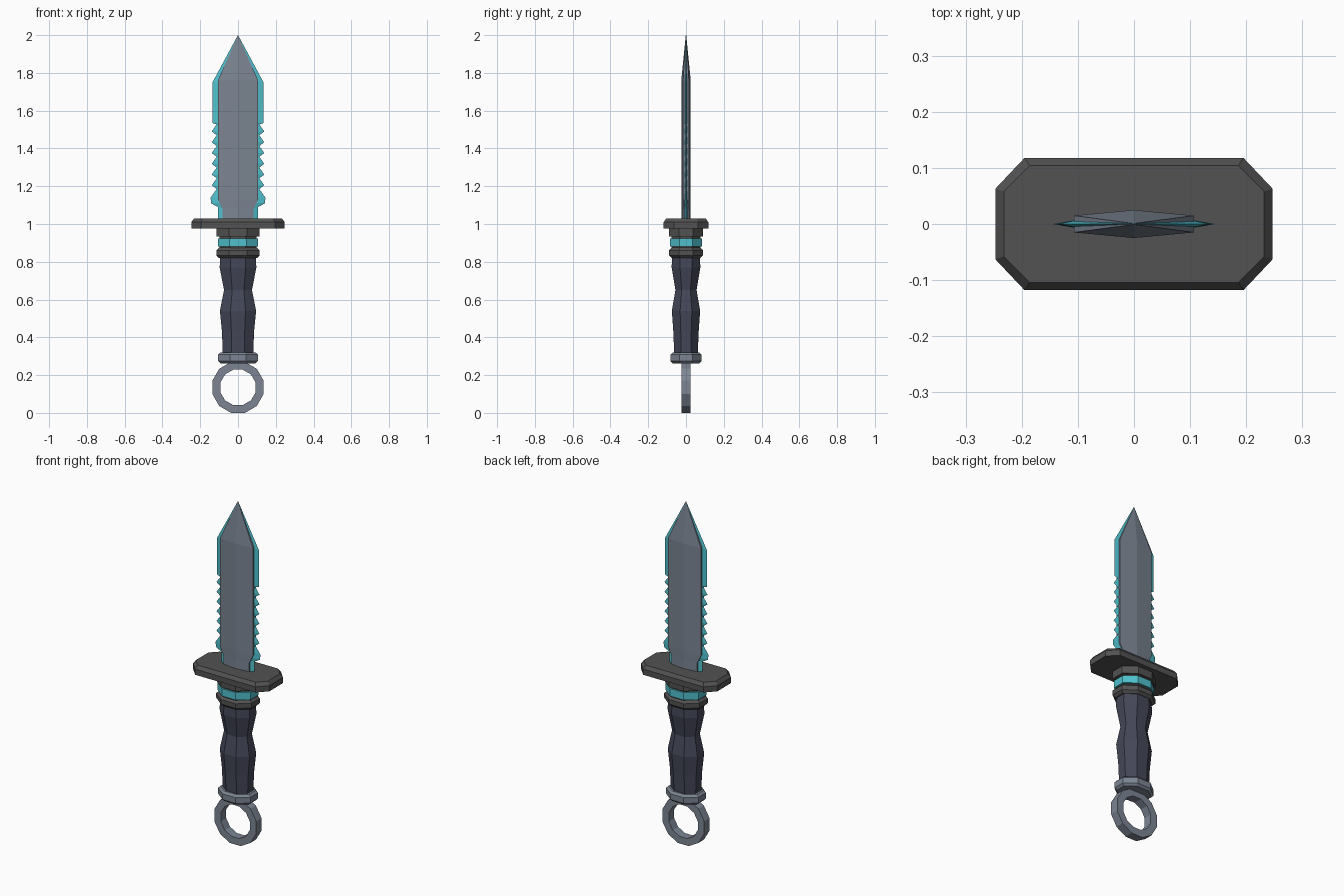
import bpy, bmesh, math

cube = bpy.data.objects.get("Cube")
if cube:
    bpy.data.objects.remove(cube, do_unlink=True)


def material(name, rgb):
    m = bpy.data.materials.new(name)
    m.use_nodes = True
    m.diffuse_color = (*rgb, 1)
    bsdf = next(n for n in m.node_tree.nodes if n.type == 'BSDF_PRINCIPLED')
    bsdf.inputs["Base Color"].default_value = (*rgb, 1)
    return m


STEEL = material("blue grey steel", (0.20, 0.235, 0.29))
DARK = material("charcoal metal", (0.085, 0.085, 0.085))
CYAN = material("cyan", (0.08, 0.53, 0.62))
GRIP = material("dark slate grip", (0.058, 0.063, 0.098))


def loft(name, loops, mat, closed=False):
    """Skin equal-length point loops; cap the ends or join last to first."""
    bm = bmesh.new()
    rings = [[bm.verts.new(p) for p in loop] for loop in loops]
    pairs = list(zip(rings, rings[1:]))
    if closed:
        pairs.append((rings[-1], rings[0]))
    else:
        bm.faces.new(rings[0])
        bm.faces.new(rings[-1])
    for a, b in pairs:
        for i in range(len(a)):
            j = (i + 1) % len(a)
            bm.faces.new((a[i], a[j], b[j], b[i]))
    bmesh.ops.remove_doubles(bm, verts=bm.verts, dist=0.0002)
    bmesh.ops.recalc_face_normals(bm, faces=bm.faces)
    me = bpy.data.meshes.new(name)
    bm.to_mesh(me)
    bm.free()
    me.materials.append(mat)
    ob = bpy.data.objects.new(name, me)
    bpy.context.collection.objects.link(ob)
    return ob


def octagon(z, hx, hy, cx=None, cy=None):
    """Eight-sided section with flats on the axes."""
    k = math.tan(math.pi / 8)
    cx, cy = cx or hx * k, cy or hy * k
    quarter = [(hx, cy), (cx, hy)]
    pts = quarter + [(-x, y) for x, y in reversed(quarter)]
    pts += [(-x, -y) for x, y in pts]
    return [(x, y, z) for x, y in pts]


def collar(name, z0, z1, hx, hy, mat, bevel=0.0):
    rows = [(z0, bevel), (z0 + bevel, 0), (z1 - bevel, 0), (z1, bevel)] if bevel else [(z0, 0), (z1, 0)]
    loft(name, [octagon(z, hx - b, hy - b) for z, b in rows], mat)


# Pommel ring, twelve sided
loops = []
for i in range(12):
    a = math.radians(15 + 30 * i)
    loops.append([(r * math.cos(a), y, 0.135 + r * math.sin(a))
                  for r, y in ((0.14, -0.025), (0.14, 0.025), (0.097, 0.025), (0.097, -0.025))])
loft("pommel_ring", loops, STEEL, closed=True)

# Pommel cap and waisted grip
collar("pommel_cap", 0.262, 0.32, 0.105, 0.083, STEEL, 0.012)
grip = [(0.30, 0.08, 0.062), (0.41, 0.095, 0.075), (0.43, 0.085, 0.067),
        (0.54, 0.096, 0.075), (0.65, 0.074, 0.056), (0.77, 0.097, 0.076), (0.83, 0.095, 0.074)]
grip = [g for g in grip if g[0] != 0.41]
loft("grip", [octagon(*g) for g in grip], GRIP)

# Stacked collars below the guard
collar("lower_collar", 0.82, 0.875, 0.115, 0.09, DARK, 0.014)
collar("collar_core", 0.85, 0.99, 0.097, 0.078, DARK)
collar("glow_band", 0.88, 0.924, 0.107, 0.086, CYAN)
collar("upper_collar", 0.934, 0.985, 0.114, 0.091, DARK)

# Guard plate with clipped corners and bevelled top
loft("guard", [octagon(0.977, 0.247, 0.118, 0.195, 0.063),
               octagon(1.01, 0.247, 0.118, 0.195, 0.063),
               octagon(1.03, 0.232, 0.104, 0.186, 0.058)], DARK)

# Blade: flattened six-sided section tapering to the tip
core = [(1.01, 0.083, 0.015, 0.025), (1.08, 0.083, 0.015, 0.025), (1.13, 0.107, 0.015, 0.025),
        (1.76, 0.107, 0.015, 0.025), (1.997, 0.001, 0.001, 0.0015)]
loft("blade", [[(w, -e, z), (w, e, z), (0, r, z), (-w, e, z), (-w, -e, z), (0, -r, z)]
               for z, w, e, r in core], STEEL)

# Cutting edges: outline from the guard up, with a saw section
outline = [(1.01, 0.107), (1.09, 0.107), (1.11, 0.143), (1.14, 0.145), (1.185, 0.113)]
teeth, start, pitch = 6, 1.185, 0.057
for i in range(teeth):
    z = start + i * pitch
    outline += [(z + 0.02, 0.139), (z + pitch, 0.113)]
outline += [(1.534, 0.135), (1.75, 0.135), (2.0, 0.0005)]
for side, label in ((1, "left"), (-1, "right")):
    loops = []
    for z, w in outline:
        tip = z > 1.9
        inner, t = (0.0, 0.0008) if tip else (0.07, 0.013)
        loops.append([(side * inner, -t, z), (side * w, 0, z), (side * inner, t, z)])
    loft(label + "_cutting_edge", loops, CYAN)
